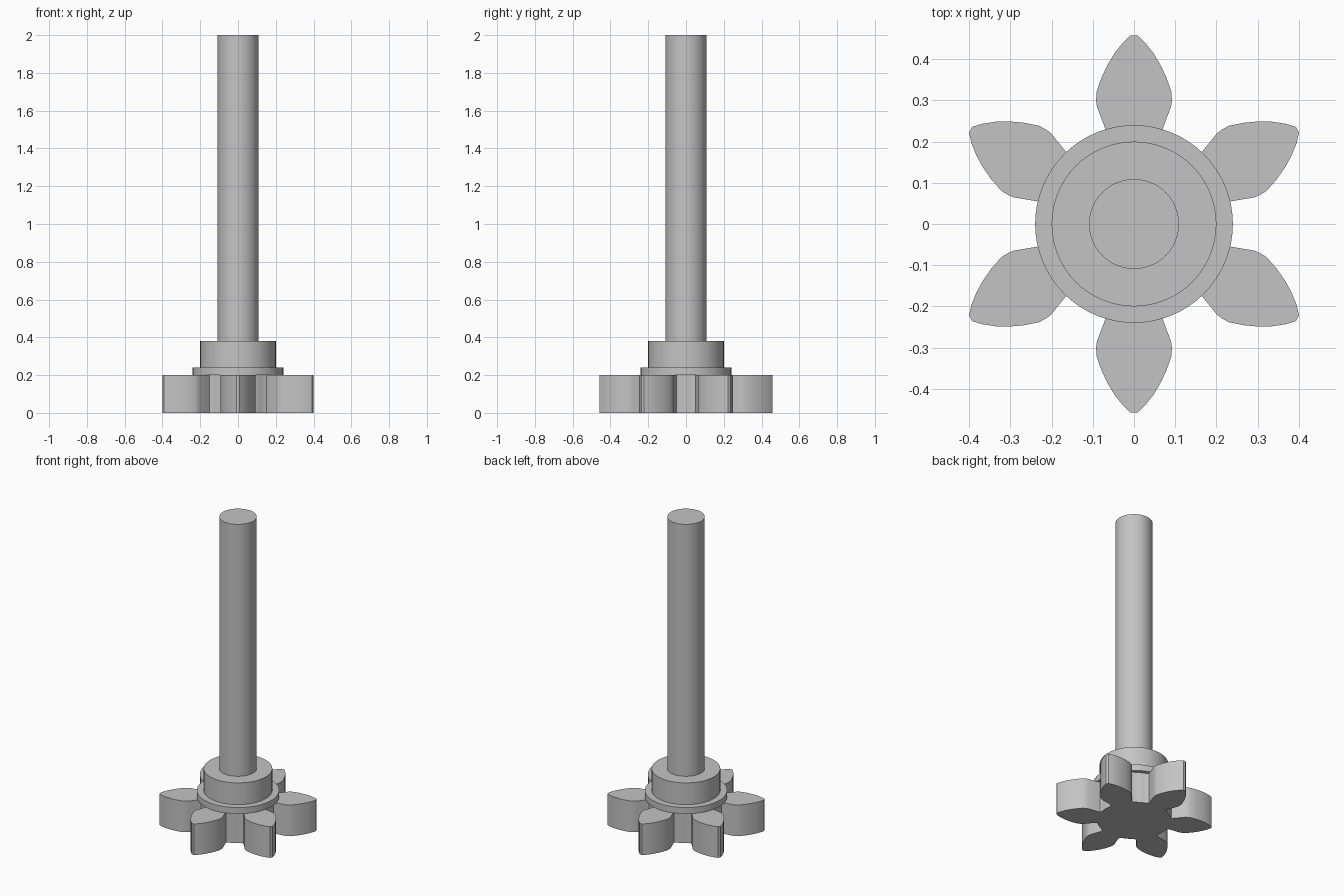
import bpy
import bmesh
from math import sin, cos, pi, radians, atan2

default = bpy.data.objects.get("Cube")
if default:
    bpy.data.objects.remove(default, do_unlink=True)

grey = bpy.data.materials.new("plain_grey")
grey.use_nodes = True
colour = (0.55, 0.55, 0.55, 1)
grey.diffuse_color = colour
grey.node_tree.nodes["Principled BSDF"].inputs["Base Color"].default_value = colour


def extrude_outline(name, outline, bottom, top):
    """Solid prism from a closed counter-clockwise outline."""
    bm = bmesh.new()
    base = bm.faces.new([bm.verts.new((x, y, bottom)) for x, y in outline])
    result = bmesh.ops.extrude_face_region(bm, geom=[base], use_keep_orig=True)
    raised = [v for v in result["geom"] if isinstance(v, bmesh.types.BMVert)]
    bmesh.ops.translate(bm, verts=raised, vec=(0, 0, top - bottom))
    bmesh.ops.recalc_face_normals(bm, faces=bm.faces)
    mesh = bpy.data.meshes.new(name)
    bm.to_mesh(mesh)
    bm.free()
    mesh.materials.append(grey)
    obj = bpy.data.objects.new(name, mesh)
    bpy.context.collection.objects.link(obj)
    bpy.ops.object.select_all(action="DESELECT")
    obj.select_set(True)
    bpy.context.view_layer.objects.active = obj
    bpy.ops.object.shade_smooth_by_angle(angle=radians(30))
    return obj


def circle(radius, sides=64):
    return [(radius * cos(2 * pi * i / sides), radius * sin(2 * pi * i / sides))
            for i in range(sides)]


# Pinion: six leaf-shaped teeth joined by arcs at the root
TEETH, ROOT = 6, 0.215
half_tooth = [(0.212, 0.064), (0.232, 0.07), (0.285, 0.09), (0.3, 0.092), (0.32, 0.091),
              (0.355, 0.079), (0.385, 0.065), (0.415, 0.047), (0.44, 0.027), (0.458, 0.008)]
tooth = [(r, -w) for r, w in half_tooth] + half_tooth[::-1]
base_angle = atan2(half_tooth[0][1], half_tooth[0][0])
gap = 2 * pi / TEETH - 2 * base_angle
outline = []
for t in range(TEETH):
    a = pi / 2 + t * 2 * pi / TEETH
    outline += [(r * cos(a) - w * sin(a), r * sin(a) + w * cos(a)) for r, w in tooth]
    for k in range(1, 6):
        b = a + base_angle + gap * k / 6
        outline.append((ROOT * cos(b), ROOT * sin(b)))
extrude_outline("pinion_teeth", outline, 0, 0.2)

# Stacked round parts
extrude_outline("flange", circle(0.24), 0.2, 0.24)
extrude_outline("collar", circle(0.2), 0.24, 0.38)
extrude_outline("shaft", circle(0.109), 0.38, 2)
